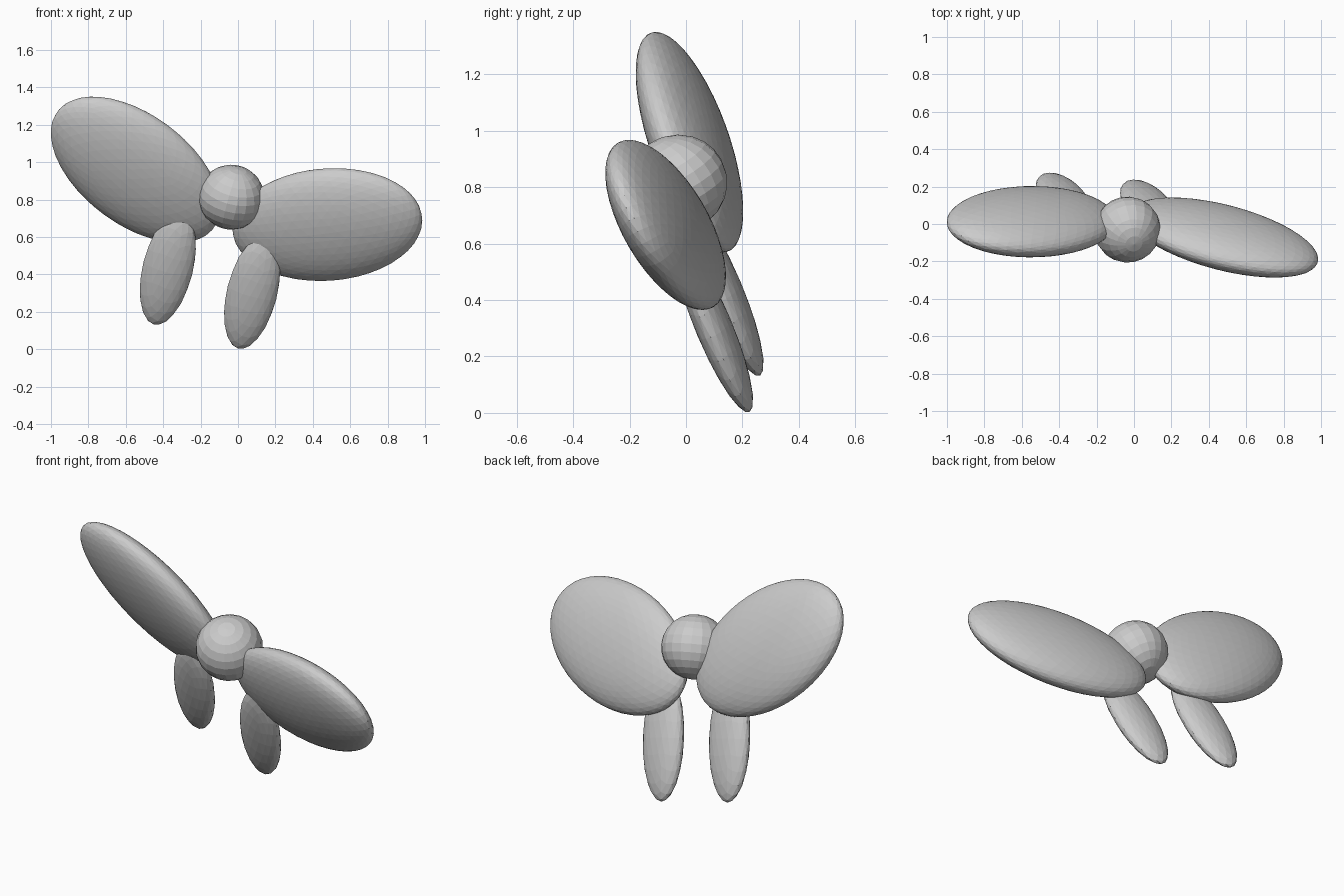
import bpy
from math import radians
from mathutils import Matrix, Vector

cube = bpy.data.objects.get("Cube")
if cube:
    bpy.data.objects.remove(cube, do_unlink=True)

# Single grey material
grey = bpy.data.materials.new("plain_grey")
grey.use_nodes = True
color = (0.6, 0.6, 0.6, 1)
grey.diffuse_color = color
grey.node_tree.nodes["Principled BSDF"].inputs["Base Color"].default_value = color

# Tilted frame of the whole bow: its sideways and back axes, centred on the knot
side = Vector((0.958, -0.079, -0.274)).normalized()
back = Vector((0.194, 0.885, 0.423))
back = (back - side * back.dot(side)).normalized()
up = side.cross(back)
bow = Matrix.Translation((-0.035, -0.03, 0.813)) @ Matrix((side, back, up)).transposed().to_4x4()


def place(name, centre, radii, angle=0, axis="X"):
    """Turn the active unit sphere into an ellipsoid in the bow's frame."""
    obj = bpy.context.object
    obj.name = name
    local = (Matrix.Translation(centre) @ Matrix.Rotation(radians(angle), 4, axis)
             @ Matrix.Diagonal((*radii, 1)))
    obj.data.transform(bow @ local)
    obj.data.materials.append(grey)


# Centre knot
bpy.ops.mesh.primitive_uv_sphere_add(segments=20, ring_count=12, radius=1)
place("knot", (0, 0, 0), (0.178, 0.178, 0.172))

# Mirrored pairs of loops and tails
for label, s in (("left", 1), ("right", -1)):
    bpy.ops.mesh.primitive_ico_sphere_add(subdivisions=4, radius=1)
    place(label + "_loop", (0.535 * s, 0, 0), (0.525, 0.119, 0.324), -25 * s, "Y")
    bpy.ops.mesh.primitive_ico_sphere_add(subdivisions=3, radius=1)
    place(label + "_tail", (0.235 * s, -0.08, -0.475), (0.135, 0.062, 0.335), -5)
